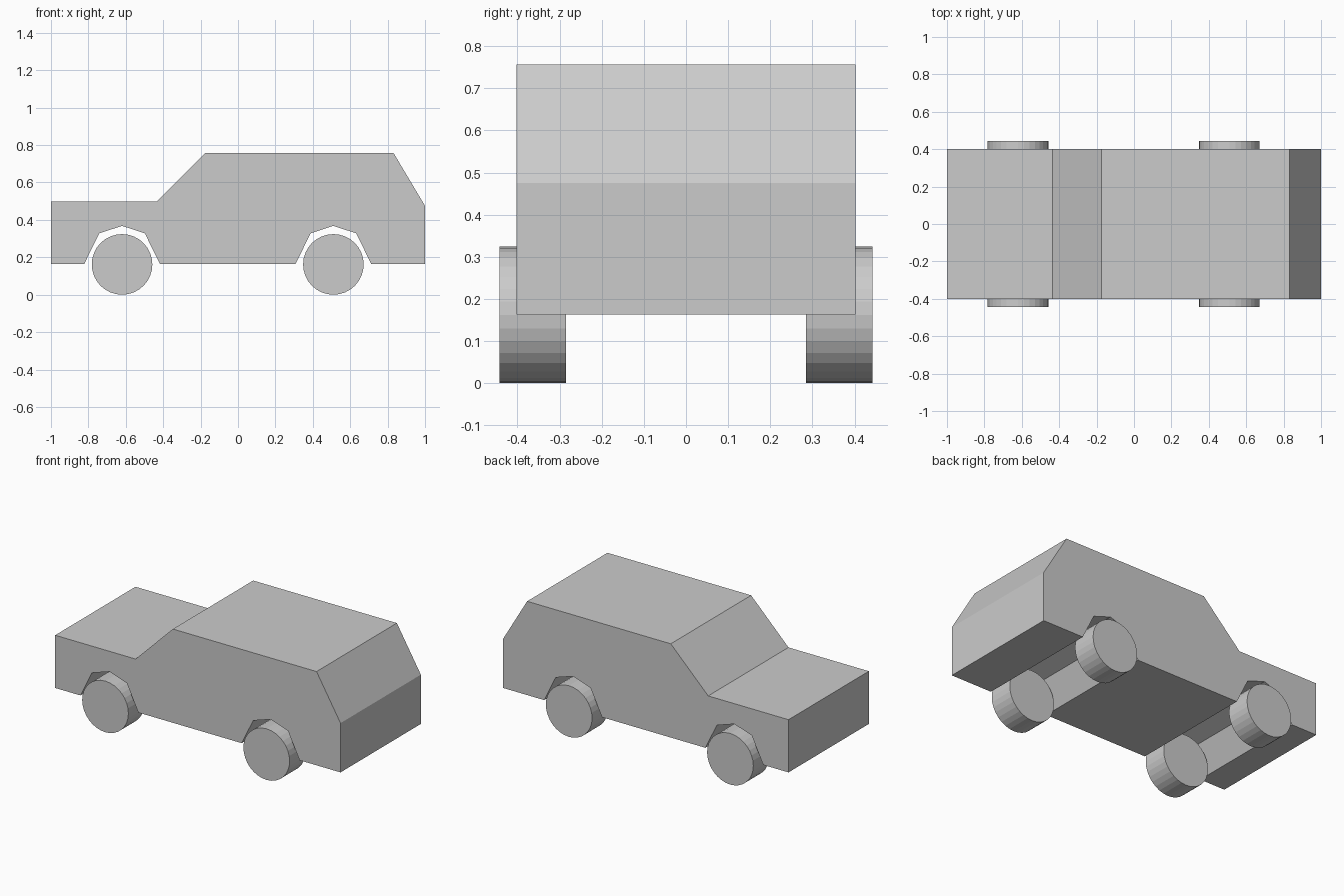
import bpy
import bmesh
from math import radians
from mathutils import Matrix

cube = bpy.data.objects.get("Cube")
if cube:
    bpy.data.objects.remove(cube, do_unlink=True)

# Single plain grey
grey = bpy.data.materials.new("plain_grey")
grey.use_nodes = True
colour = (0.6, 0.6, 0.6, 1)
grey.diffuse_color = colour
grey.node_tree.nodes["Principled BSDF"].inputs["Base Color"].default_value = colour

AXLES = {"front": -0.62, "rear": 0.51}
RADIUS = 0.162
SILL = 0.163
HALF_WIDTH = 0.402


def add_object(name, bm):
    bmesh.ops.recalc_face_normals(bm, faces=bm.faces)
    mesh = bpy.data.meshes.new(name)
    bm.to_mesh(mesh)
    bm.free()
    mesh.materials.append(grey)
    obj = bpy.data.objects.new(name, mesh)
    bpy.context.collection.objects.link(obj)
    return obj


def arch(x):
    """Five-point wheel arch, left to right."""
    return [(x - 0.203, SILL), (x - 0.122, 0.328), (x, 0.368),
            (x + 0.122, 0.328), (x + 0.203, SILL)]


# Body: side profile extruded across the full width
profile = [(-1, SILL), *arch(AXLES["front"]), *arch(AXLES["rear"]), (1, SILL),
           (1, 0.475), (0.832, 0.757), (-0.175, 0.757), (-0.437, 0.497), (-1, 0.497)]
bm = bmesh.new()
side = bm.faces.new([bm.verts.new((x, -HALF_WIDTH, z)) for x, z in profile])
extruded = bmesh.ops.extrude_face_region(bm, geom=[side], use_keep_orig=True)
bmesh.ops.translate(bm, vec=(0, 2 * HALF_WIDTH, 0),
                    verts=[v for v in extruded["geom"] if isinstance(v, bmesh.types.BMVert)])
add_object("body", bm)

# Wheels: four flat-shaded cylinders
for axle, x in AXLES.items():
    for label, sign in (("near", -1), ("far", 1)):
        bm = bmesh.new()
        bmesh.ops.create_cone(bm, cap_ends=True, segments=32, radius1=RADIUS,
                              radius2=RADIUS, depth=0.158,
                              matrix=Matrix.Rotation(radians(90), 4, "X"))
        wheel = add_object(f"{axle}_wheel_{label}", bm)
        wheel.location = (x, sign * 0.364, RADIUS)
